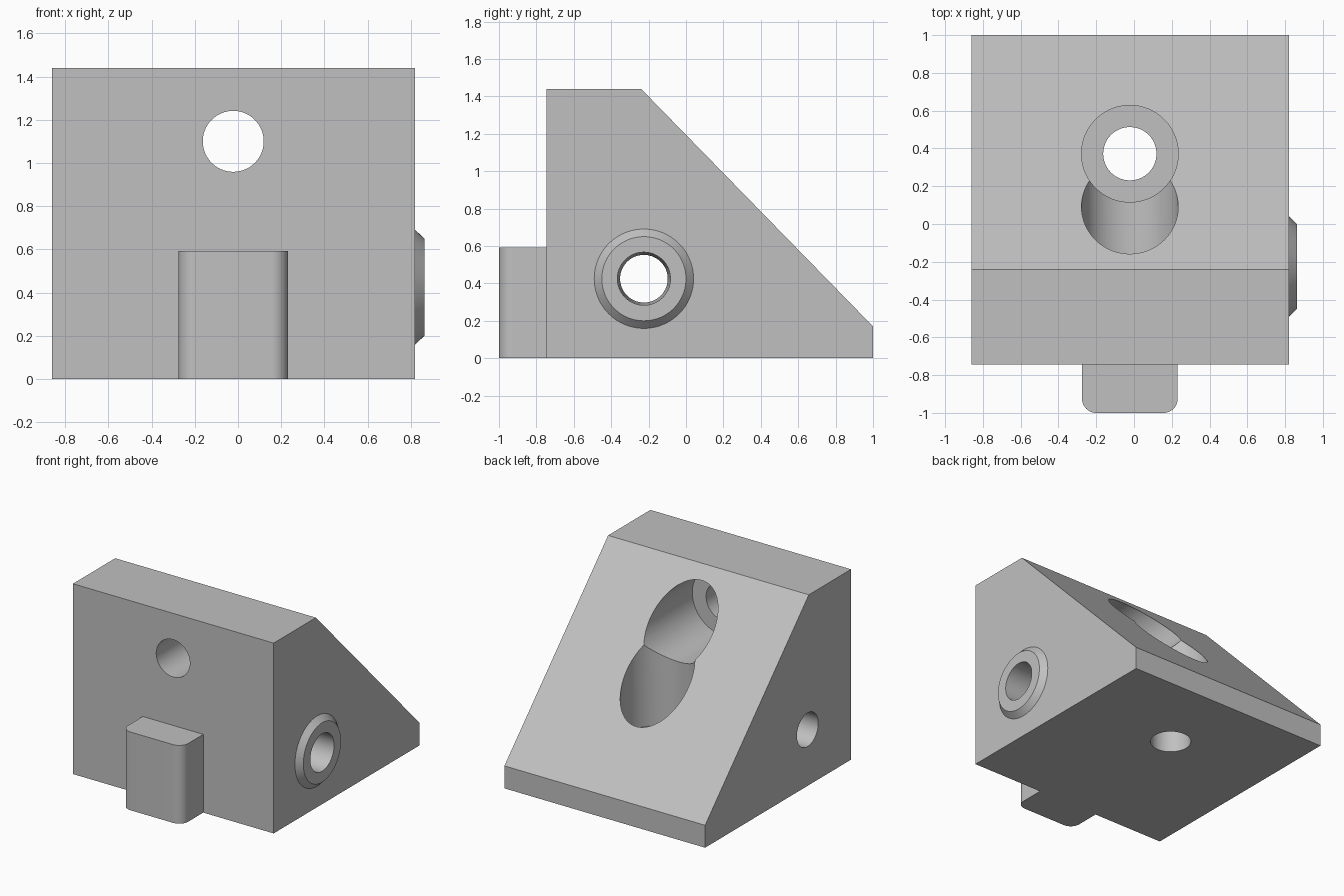
import bpy, bmesh, math
from mathutils import Vector

cube = bpy.data.objects.get("Cube")
if cube:
    bpy.data.objects.remove(cube, do_unlink=True)

grey = bpy.data.materials.new("plain grey")
grey.use_nodes = True
grey.diffuse_color = (0.53, 0.53, 0.53, 1)
grey.node_tree.nodes["Principled BSDF"].inputs["Base Color"].default_value = grey.diffuse_color


def add_object(name, bm):
    bmesh.ops.recalc_face_normals(bm, faces=bm.faces)
    mesh = bpy.data.meshes.new(name)
    bm.to_mesh(mesh)
    bm.free()
    mesh.materials.append(grey)
    obj = bpy.data.objects.new(name, mesh)
    bpy.context.collection.objects.link(obj)
    return obj


def prism(name, outline, direction):
    """Extrude a closed outline along a direction."""
    bm = bmesh.new()
    face = bm.faces.new([bm.verts.new(p) for p in outline])
    result = bmesh.ops.extrude_face_region(bm, geom=[face], use_keep_orig=True)
    verts = [g for g in result["geom"] if isinstance(g, bmesh.types.BMVert)]
    bmesh.ops.translate(bm, verts=verts, vec=Vector(direction))
    return add_object(name, bm)


def round_bar(name, start, end, r_start, r_end):
    """Cylinder or cone between two points."""
    start, end = Vector(start), Vector(end)
    axis = end - start
    bm = bmesh.new()
    bmesh.ops.create_cone(bm, cap_ends=True, segments=96, radius1=r_start,
                          radius2=r_end, depth=axis.length)
    matrix = axis.to_track_quat('Z', 'Y').to_matrix().to_4x4()
    matrix.translation = (start + end) / 2
    bmesh.ops.transform(bm, matrix=matrix, verts=bm.verts)
    return add_object(name, bm)


def combine(target, tool, operation):
    mod = target.modifiers.new(tool.name, 'BOOLEAN')
    mod.operation, mod.solver, mod.object = operation, 'EXACT', tool
    bpy.context.view_layer.objects.active = target
    bpy.ops.object.modifier_apply(modifier=mod.name)
    bpy.data.objects.remove(tool, do_unlink=True)


# Main wedge block, from its side profile
LEFT, RIGHT, FRONT = -0.86, 0.82, -0.745
profile = [(FRONT, 0), (1, 0), (1, 0.17), (-0.24, 1.44), (FRONT, 1.44)]
block = prism("wedge_block", [(LEFT, y, z) for y, z in profile], (RIGHT - LEFT, 0, 0))

# Front tongue with rounded vertical corners
MID, HALF, R = -0.022, 0.253, 0.075
outline = [(MID + HALF, FRONT + 0.1, 0), (MID - HALF, FRONT + 0.1, 0)]
for side, first in ((-1, 180), (1, 270)):
    for i in range(13):
        a = math.radians(first + 90 * i / 12)
        outline.append((MID + side * (HALF - R) + R * math.cos(a),
                        -1 + R + R * math.sin(a), 0))
combine(block, prism("front_tongue", outline, (0, 0, 0.592)), 'UNION')

# Conical boss on the side, continued a little into the block
BY, BZ = -0.225, 0.425
combine(block, round_bar("side_boss", (0.80, BY, BZ), (0.862, BY, BZ), 0.285, 0.225), 'UNION')

# Tapered hole through the boss, then the two counterbored screw holes
HZ, VY = 1.10, 0.372
cutters = [
    ("side_hole", (-0.9, BY, BZ), (0.9, BY, BZ), 0.127, 0.142),
    ("front_hole", (MID, -1.2, HZ), (MID, 0, HZ), 0.141, 0.141),
    ("front_counterbore", (MID, -0.41, HZ), (MID, 1.3, HZ), 0.256, 0.256),
    ("base_hole", (MID, VY, -0.2), (MID, VY, 0.5), 0.141, 0.141),
    ("base_counterbore", (MID, VY, 0.34), (MID, VY, 1.7), 0.256, 0.256),
]
for spec in cutters:
    combine(block, round_bar(*spec), 'DIFFERENCE')

# Smooth round walls, sharp edges elsewhere
bpy.ops.object.select_all(action='DESELECT')
block.select_set(True)
bpy.context.view_layer.objects.active = block
bpy.ops.object.shade_smooth_by_angle(angle=math.radians(25))
